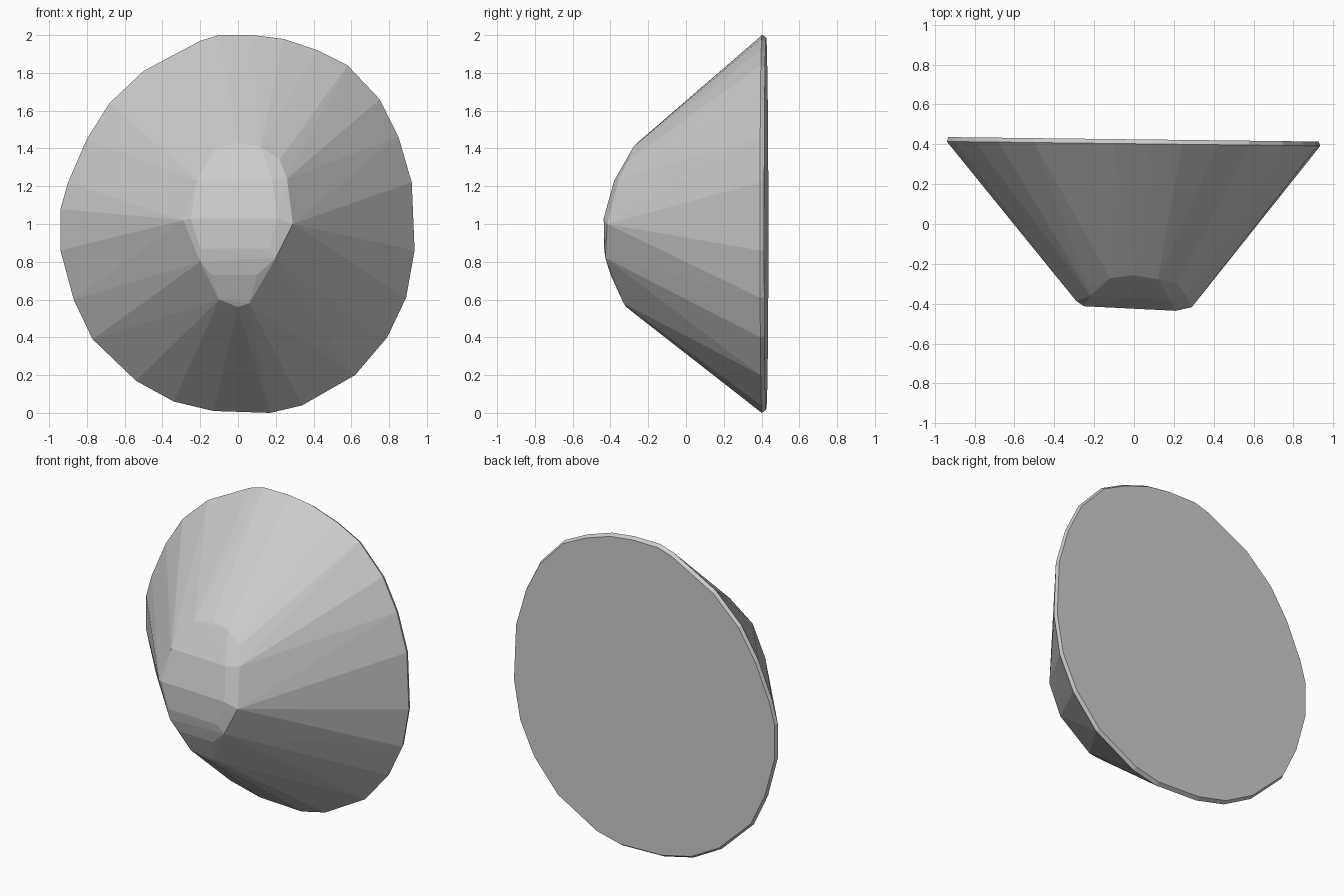
import bpy
import bmesh

# Remove the default object
default_cube = bpy.data.objects.get("Cube")
if default_cube:
    bpy.data.objects.remove(default_cube, do_unlink=True)


def make_material(name, colour):
    material = bpy.data.materials.new(name)
    material.use_nodes = True
    material.diffuse_color = colour
    shader = material.node_tree.nodes["Principled BSDF"]
    shader.inputs["Base Color"].default_value = colour
    return material


def hull_object(name, points, material):
    """Wrap a faceted convex shell around the given points."""
    bm = bmesh.new()
    for point in points:
        bm.verts.new(point)
    result = bmesh.ops.convex_hull(bm, input=bm.verts[:])
    loose = set(result["geom_interior"]) | set(result["geom_unused"])
    loose_verts = [item for item in loose if isinstance(item, bmesh.types.BMVert)]
    bmesh.ops.delete(bm, geom=loose_verts, context="VERTS")
    bmesh.ops.recalc_face_normals(bm, faces=bm.faces[:])
    mesh = bpy.data.meshes.new(name)
    bm.to_mesh(mesh)
    bm.free()
    mesh.materials.append(material)
    shell = bpy.data.objects.new(name, mesh)
    bpy.context.collection.objects.link(shell)
    return shell


def rim_depth(x):
    """The wide rim leans slightly from one side to the other."""
    return 0.403 - 0.012 * x


def nose_depth(x, z):
    """The nose is a shallow arc from top to bottom, turned a little sideways."""
    return -0.44 + 0.75 * (z - 0.95) ** 2 - 0.05 * (x - 0.2)


# Outline of the wide rim, as x and z
rim_outline = [
    (-0.1, 2), (0.08, 2), (0.24, 1.98), (0.42, 1.92), (0.58, 1.84), (0.75, 1.66),
    (0.85, 1.46), (0.92, 1.22), (0.935, 0.86), (0.89, 0.61), (0.79, 0.4),
    (0.62, 0.2), (0.34, 0.04), (0.17, 0), (-0.13, 0.01), (-0.34, 0.06),
    (-0.54, 0.17), (-0.77, 0.39), (-0.87, 0.6), (-0.94, 0.86), (-0.94, 1.08),
    (-0.9, 1.22), (-0.8, 1.45), (-0.68, 1.64), (-0.5, 1.81), (-0.2, 1.97),
]

# Outline of the narrow nose, as x and z
nose_outline = [
    (-0.12, 1.4), (0, 1.43), (0.12, 1.41), (0.22, 1.34), (0.26, 1.24),
    (0.29, 1), (0.2, 0.82), (0.06, 0.58), (0, 0.56), (-0.1, 0.6),
    (-0.2, 0.8), (-0.29, 1.02), (-0.23, 1.27),
]

# Half widths of the flat bands across the nose, keyed by height
nose_bands = {1.23: 0.2, 1.03: 0.23, 0.87: 0.18, 0.73: 0.12}

points = []
for x, z in rim_outline:
    points.append((x, rim_depth(x), z))
    # The back plate sits just behind the rim and is slightly smaller
    points.append((x * 0.992, rim_depth(x) + 0.022, 1 + (z - 1) * 0.985))
for x, z in nose_outline:
    rounding = 0.025 if abs(x) > 0.21 else 0
    points.append((x, nose_depth(x, z) + rounding, z))
for z, half_width in nose_bands.items():
    for x in (-half_width - 0.02, half_width - 0.02):
        points.append((x, nose_depth(x, z), z))

# Faceted cone body
grey = make_material("light grey", (0.6, 0.6, 0.6, 1))
hull_object("cone_body", points, grey)
